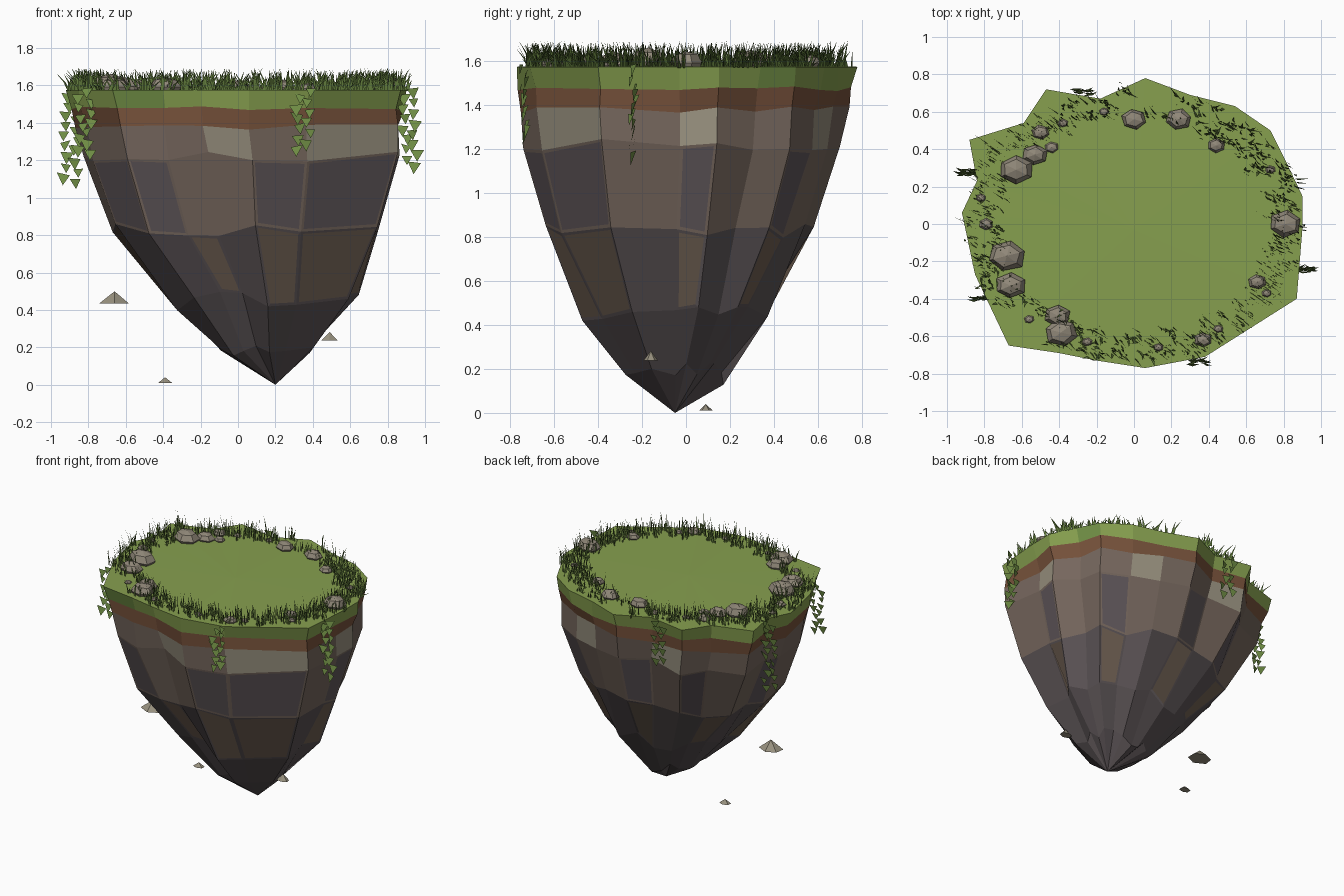
import bpy, bmesh, math, random
from mathutils import Vector, Matrix

random.seed(7)
if "Cube" in bpy.data.objects:
    bpy.data.objects.remove(bpy.data.objects["Cube"], do_unlink=True)


def material(name, rgb):
    m = bpy.data.materials.new(name)
    m.use_nodes = True
    colour = (*rgb, 1)
    m.diffuse_color = colour
    node = next(n for n in m.node_tree.nodes if n.type == "BSDF_PRINCIPLED")
    node.inputs["Base Color"].default_value = colour
    node.inputs["Roughness"].default_value = 0.9
    return m


GRASS = material("grass green", (0.24, 0.35, 0.078))
BLADE = material("blade green", (0.12, 0.2, 0.045))
LEAF = material("leaf green", (0.165, 0.275, 0.06))
EARTH = material("earth brown", (0.19, 0.087, 0.045))
STONE = material("brown stone", (0.18, 0.135, 0.11))
SLATE = material("slate purple", (0.113, 0.092, 0.1))
DARK = material("deep stone", (0.1, 0.083, 0.087))
UMBER = material("umber stone", (0.155, 0.112, 0.082))
PALE = material("pale stone", (0.31, 0.28, 0.21))
PEBBLE = material("pebble grey", (0.28, 0.245, 0.19))


def finish(bm, name, mats):
    mesh = bpy.data.meshes.new(name)
    bm.to_mesh(mesh)
    bm.free()
    for m in mats:
        mesh.materials.append(m)
    obj = bpy.data.objects.new(name, mesh)
    bpy.context.collection.objects.link(obj)
    return obj


# Outline of the plateau, anticlockwise from the model's left
OUTLINE = [Vector(p) for p in (
    (.9, -.03), (.9, .15), (.81, .34), (.73, .5), (.54, .63), (.3, .69), (.06, .78),
    (-.18, .67), (-.47, .72), (-.59, .54), (-.88, .45), (-.84, .23), (-.92, .06),
    (-.85, -.27), (-.67, -.65), (-.4, -.69), (-.2, -.73), (.06, -.77), (.38, -.71),
    (.87, -.4))]
COUNT = len(OUTLINE)
TOP = 1.575

# Rings of the body: height, scale, centre x, centre y, jitter
RINGS = [(TOP, 1, 0, 0, 0), (1.475, .975, 0, 0, .015), (1.38, .955, 0, 0, .02),
         (1.22, .94, .02, 0, .03), (.82, .77, .045, -.02, .045),
         (.45, .53, .125, -.03, .06), (.18, .28, .15, -.04, .06)]


def ring_verts(bm, ring):
    z, scale, cx, cy, jit = ring
    verts = []
    for i, p in enumerate(OUTLINE):
        ridge = 1 + jit * (1 if i % 2 else -1) * .7 + random.uniform(-jit, jit)
        x, y = p * scale * ridge
        verts.append(bm.verts.new((x + cx, y + cy, z + random.uniform(-jit, jit) * .9)))
    return verts


def bridge(bm, upper, lower):
    faces = []
    for i in range(COUNT):
        j = (i + 1) % COUNT
        faces.append(bm.faces.new((upper[i], lower[i], lower[j], upper[j])))
    return faces


# Island body: turf, soil, then tapering rock
bm = bmesh.new()
rings = [ring_verts(bm, r) for r in RINGS]
middle = bm.verts.new((0, -.03, TOP + .006))
tip = bm.verts.new((.2, -.05, 0))
for i in range(COUNT):
    j = (i + 1) % COUNT
    bm.faces.new((rings[0][i], rings[0][j], middle)).material_index = 0
    bm.faces.new((rings[-1][j], rings[-1][i], tip)).material_index = 4
bands = [bridge(bm, a, b) for a, b in zip(rings, rings[1:])]
for band, index in zip(bands, (0, 1, 2, 2, 4, 4)):
    for f in band:
        f.material_index = index

# Shaded turf faces
for i in (2, 14):
    bands[0][i].material_index = 7

# Weathered patches set into the rock bands
pale_faces = [bands[2][i] for i in (0, 4, 7, 16, 18)]
slate_faces = [bands[3][i] for i in (0, 3, 6, 8, 11, 13, 14, 17, 18)]
umber_faces = [bands[4][i] for i in (0, 3, 6, 9, 12, 15, 17, 18)]
for faces, index, rim in ((pale_faces, 6, .018), (slate_faces, 3, .02), (umber_faces, 5, .02)):
    bmesh.ops.inset_individual(bm, faces=faces, thickness=rim, depth=0)
    for f in faces:
        f.material_index = index
bmesh.ops.recalc_face_normals(bm, faces=bm.faces)
finish(bm, "island_body", [GRASS, EARTH, STONE, SLATE, DARK, UMBER, PALE, LEAF])


def add_blade(bm, base, lean, height, width, side):
    half = side * width
    bend = base + lean * .35 + Vector((0, 0, height * .5))
    a, b = bm.verts.new(base - half), bm.verts.new(base + half)
    c, d = bm.verts.new(bend + half * .7), bm.verts.new(bend - half * .7)
    e = bm.verts.new(base + lean + Vector((0, 0, height)))
    bm.faces.new((a, b, c, d))
    bm.faces.new((d, c, e))


# Grass tufts around the rim, thinner in two stretches
bm = bmesh.new()
TUFTS = 210
for n in range(TUFTS):
    degrees = 360 * (n + random.random()) / TUFTS
    if (58 < degrees < 98 or 212 < degrees < 235) and random.random() < .6:
        continue
    angle = math.radians(degrees)
    out = Vector((math.cos(angle), math.sin(angle), 0))
    reach = random.uniform(.79, 1)
    for k in range(7):
        spot = Vector((out.x * .91 * reach + random.gauss(0, .022),
                       out.y * .73 * reach + random.gauss(0, .016), TOP - .005))
        lean = Vector((.8, -.55, 0)) * random.gauss(0, .035) + out * random.gauss(.008, .015)
        turn = random.gauss(-.6, .15)
        side = Vector((math.cos(turn), math.sin(turn), 0))
        add_blade(bm, spot, lean, random.uniform(.035, .125), .009, side)
finish(bm, "grass_tufts", [BLADE])


# Hanging vines: each a column of pointed leaves spread sideways
def add_vine(name, x, y, bottom):
    bm = bmesh.new()
    z = TOP + .01
    n = 0
    while z > bottom + .04:
        size = random.uniform(.027, .038)
        centre = Vector((x + random.uniform(.008, .045) * (-1) ** n,
                         y + random.uniform(-.015, .015), z))
        turn = Matrix.Rotation(random.uniform(-.45, .45), 3, "Z")
        half = turn @ Vector((size, 0, 0))
        tilt = turn @ Vector((0, -size * .35, 0))
        drop = Vector((0, 0, size * 1.7))
        skew = Vector((0, 0, random.uniform(-.008, .008)))
        points = (centre - half + skew, centre + half - skew, centre + tilt - drop)
        bm.faces.new([bm.verts.new(p) for p in points])
        z -= random.uniform(.022, .034)
        n += 1
    finish(bm, name, [LEAF])


add_vine("vine_left", .92, -.24, 1.13)
add_vine("vine_front", .35, -.735, 1.22)
add_vine("vine_right_front", -.82, -.4, 1.21)
add_vine("vine_right_back", -.89, .28, 1.04)
add_vine("vine_back", -.27, .71, 1.25)


# Stones scattered on the turf: squat six-sided domes
def add_stone(name, x, y, r):
    bm = bmesh.new()
    bmesh.ops.create_uvsphere(bm, u_segments=6, v_segments=4, radius=1)
    spin = Matrix.Rotation(random.uniform(-.3, .3), 3, "Z")
    for v in bm.verts:
        v.co = spin @ v.co * random.uniform(.93, 1.06)
        v.co = Vector((v.co.x * r, v.co.y * r * .8, v.co.z * r * .6))
        v.co += Vector((x, y, TOP + r * .2))
    finish(bm, name, [PEBBLE])


STONES = [(-.63, .29, .095), (-.5, .49, .05), (-.53, .37, .07), (-.44, .41, .04),
          (0, .56, .07), (.24, .56, .07), (.44, .42, .05), (.81, 0, .09),
          (.66, -.31, .05), (.37, -.62, .05), (-.41, -.49, .075), (-.39, -.58, .09),
          (-.68, -.17, .105), (-.66, -.33, .085), (-.79, 0, .04)]
for n, (x, y, r) in enumerate(STONES):
    add_stone(f"stone_{n}", x, y, r)
SMALL = [(-.38, .54), (-.16, .6), (.73, .29), (.71, -.37), (.45, -.56),
         (.13, -.66), (-.25, -.63), (-.56, -.51), (-.82, .14)]
for n, (x, y) in enumerate(SMALL):
    add_stone(f"small_stone_{n}", x, y, .028)


# Loose fragments floating beneath
def add_fragment(name, place, r, height):
    bm = bmesh.new()
    bmesh.ops.create_cone(bm, cap_ends=True, segments=6, radius1=r, radius2=0, depth=height)
    for v in bm.verts:
        v.co.x *= random.uniform(.9, 1.05)
        v.co.y *= random.uniform(.65, .85)
        v.co += Vector(place)
    finish(bm, name, [PALE])


add_fragment("fragment_large", (-.66, -.07, .467), .092, .065)
add_fragment("fragment_medium", (.49, -.16, .26), .048, .045)
add_fragment("fragment_small", (-.39, .09, .025), .045, .03)
